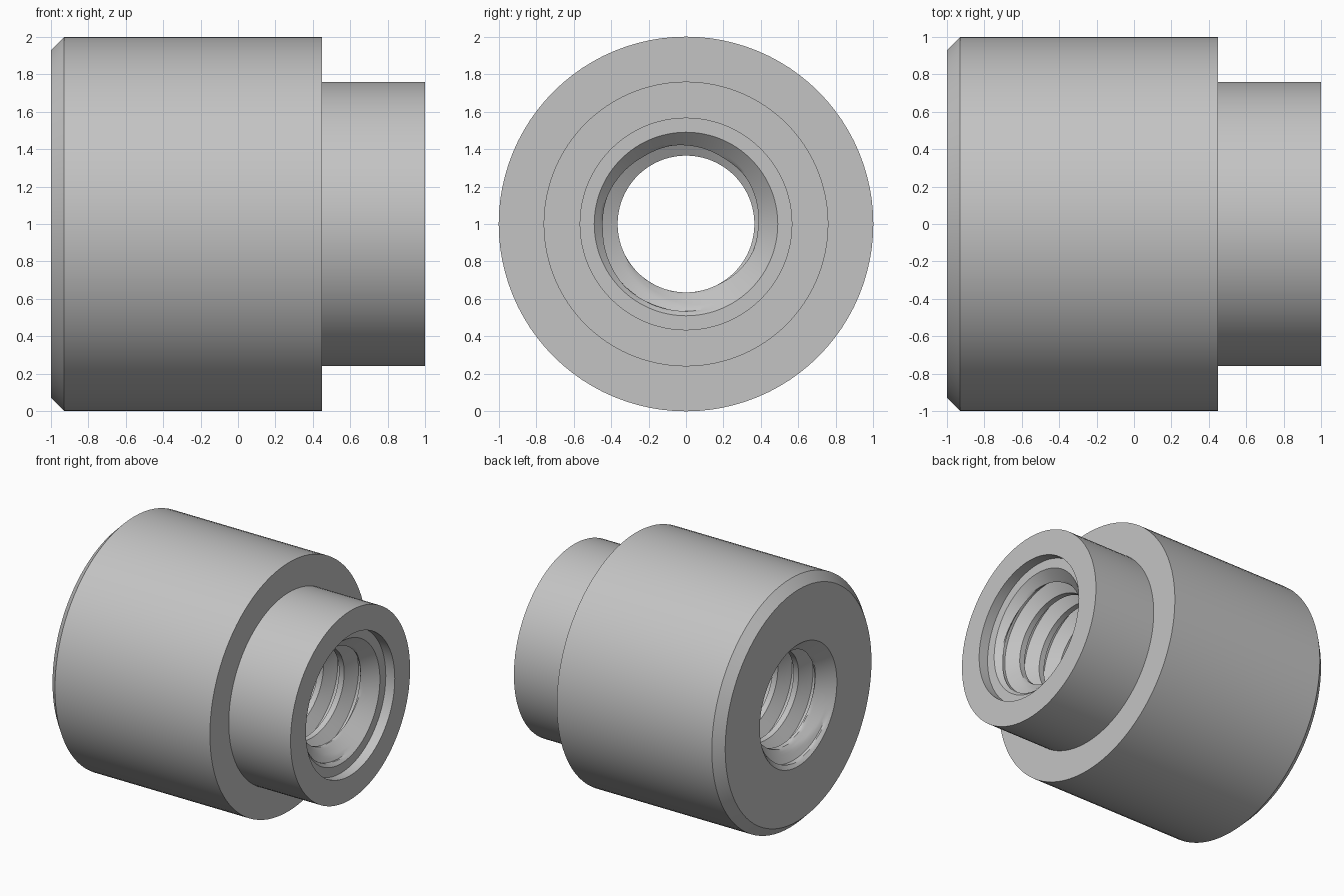
import bpy
import bmesh
from math import cos, sin, tau, radians

if "Cube" in bpy.data.objects:
    bpy.data.objects.remove(bpy.data.objects["Cube"], do_unlink=True)

SEGMENTS = 96
PITCH = 0.185
ROWS = 16                 # rows of vertices per thread turn
CREST, ROOT = 0.365, 0.465
BORE_START, BORE_END = -1.0, 0.92
MOUTH = 0.49              # radius where the thread lead-in begins


def ring_point(x, r, angle):
    return (x, r * cos(angle), 1 + r * sin(angle))


def thread_radius(phase):
    """Sixty degree thread with flat crest and root."""
    d = abs((phase % 1) - 0.5) * 2          # 1 at crest, 0 at root
    t = min(max((d - 0.125) / 0.625, 0), 1)
    return ROOT + (CREST - ROOT) * t


def bore_point(row, seg):
    phase = row / ROWS
    x = BORE_START + (phase - 1 - seg / SEGMENTS) * PITCH
    x = min(max(x, BORE_START), BORE_END)
    lead_in = MOUTH - min(x - BORE_START, BORE_END - x)
    return ring_point(x, max(thread_radius(phase), lead_in), -tau * seg / SEGMENTS)


def add_sheet(bm, rows):
    for a, b in zip(rows, rows[1:]):
        for i in range(len(a) - 1):
            bm.faces.new((a[i], a[i + 1], b[i + 1], b[i]))


bm = bmesh.new()

# Turned outside: end face, bevel, body, shoulder, neck, counterbore
profile = [(BORE_START, MOUTH), (-1, 0.93), (-0.93, 1), (0.45, 1), (0.45, 0.76),
           (1, 0.76), (1, 0.565), (BORE_END, 0.565), (BORE_END, MOUTH)]
add_sheet(bm, [[bm.verts.new(ring_point(x, r, -tau * i / SEGMENTS))
                for i in range(SEGMENTS + 1)] for x, r in profile])

# Threaded bore, trimmed by the lead-ins at both ends
row_count = int(((BORE_END - BORE_START) / PITCH + 2.2) * ROWS)
add_sheet(bm, [[bm.verts.new(bore_point(k, i)) for i in range(SEGMENTS + 1)]
               for k in range(row_count)])

bmesh.ops.remove_doubles(bm, verts=bm.verts, dist=0.0005)
bmesh.ops.dissolve_degenerate(bm, dist=0.0005, edges=bm.edges)
bmesh.ops.recalc_face_normals(bm, faces=bm.faces)

mesh = bpy.data.meshes.new("threaded_bushing")
bm.to_mesh(mesh)
bm.free()
bushing = bpy.data.objects.new("threaded_bushing", mesh)
bpy.context.collection.objects.link(bushing)

# Plain metal grey
grey = bpy.data.materials.new("metal_grey")
grey.use_nodes = True
colour = (0.55, 0.55, 0.55, 1)
grey.diffuse_color = colour
grey.node_tree.nodes["Principled BSDF"].inputs["Base Color"].default_value = colour
mesh.materials.append(grey)

bpy.context.view_layer.objects.active = bushing
bushing.select_set(True)
bpy.ops.object.shade_smooth_by_angle(angle=radians(25))
